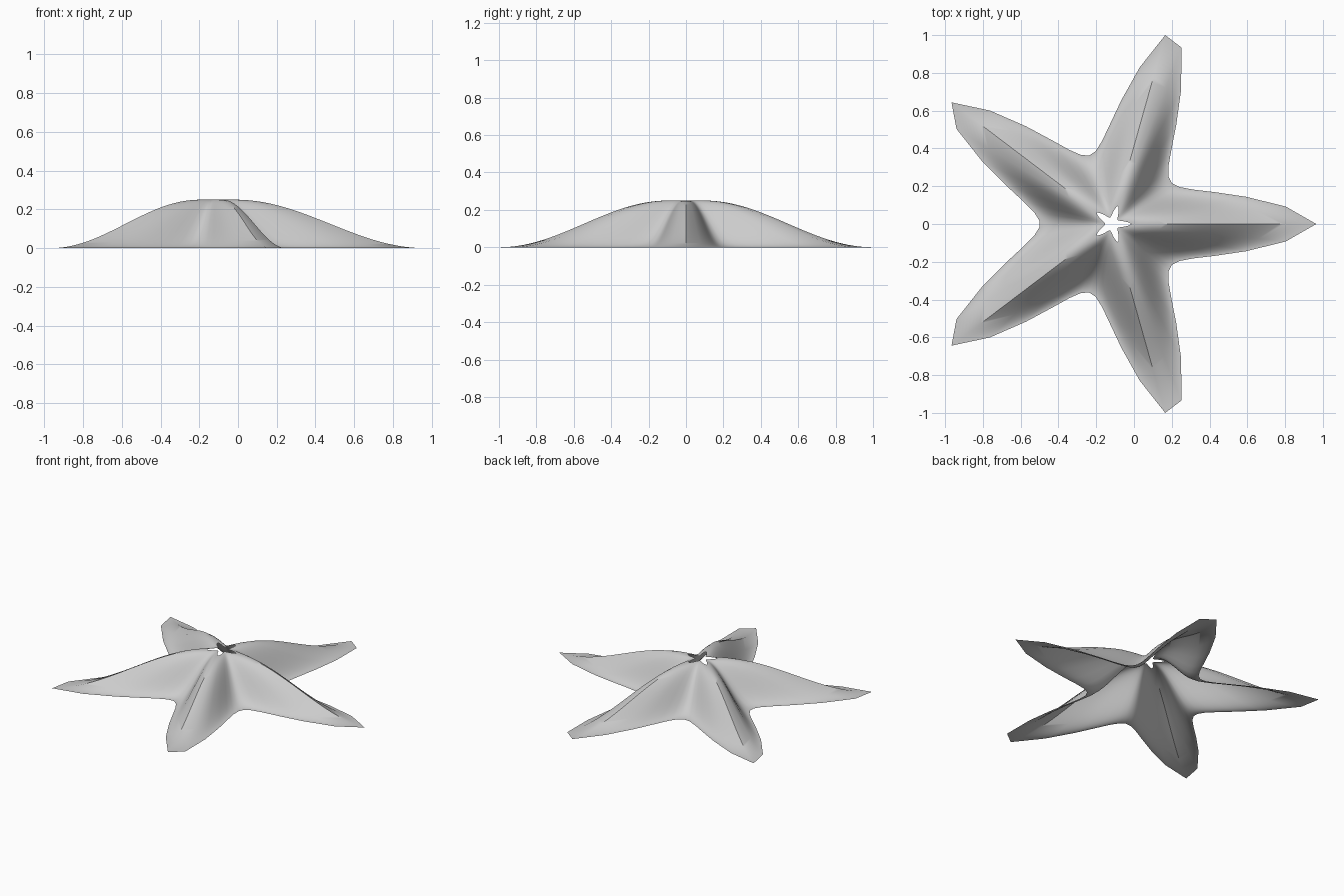
import bpy
import bmesh
from math import cos, sin, pi, radians

cube = bpy.data.objects.get("Cube")
if cube:
    bpy.data.objects.remove(cube, do_unlink=True)

SIDES, RINGS = 63, 40
REACH, HOLE, HEIGHT = 1.081, 0.095, 0.25
CENTRE_X = -0.116


def star_radius(angle):
    """Five-pointed superformula outline: sharp tips, rounded notches."""
    a = 5 * angle / 4
    return REACH * (abs(cos(a)) ** 1.7 + abs(sin(a)) ** 1.7) ** -10


# Plain grey skin
grey = bpy.data.materials.new("plain grey")
grey.use_nodes = True
colour = (0.6, 0.6, 0.6, 1)
grey.diffuse_color = colour
grey.node_tree.nodes["Principled BSDF"].inputs["Base Color"].default_value = colour

# Open star shell: shrinking star rings lifted along a bell-shaped profile
bm = bmesh.new()
rings = []
for i in range(RINGS + 1):
    t = i / RINGS
    scale = 1 + (HOLE - 1) * t
    z = HEIGHT * (1 - cos(pi * t)) / 2
    ring = []
    for j in range(SIDES):
        angle = 2 * pi * j / SIDES
        r = star_radius(angle) * scale
        ring.append(bm.verts.new((CENTRE_X + r * cos(angle), r * sin(angle), z)))
    rings.append(ring)

for lower, upper in zip(rings, rings[1:]):
    for j in range(SIDES):
        k = (j + 1) % SIDES
        bm.faces.new((lower[j], lower[k], upper[k], upper[j]))

mesh = bpy.data.meshes.new("star_shell")
bm.to_mesh(mesh)
bm.free()
mesh.materials.append(grey)

shell = bpy.data.objects.new("star_shell", mesh)
bpy.context.collection.objects.link(shell)

# Smooth skin with crisp ridges along the arms
bpy.ops.object.select_all(action="DESELECT")
shell.select_set(True)
bpy.context.view_layer.objects.active = shell
bpy.ops.object.shade_smooth_by_angle(angle=radians(40))
